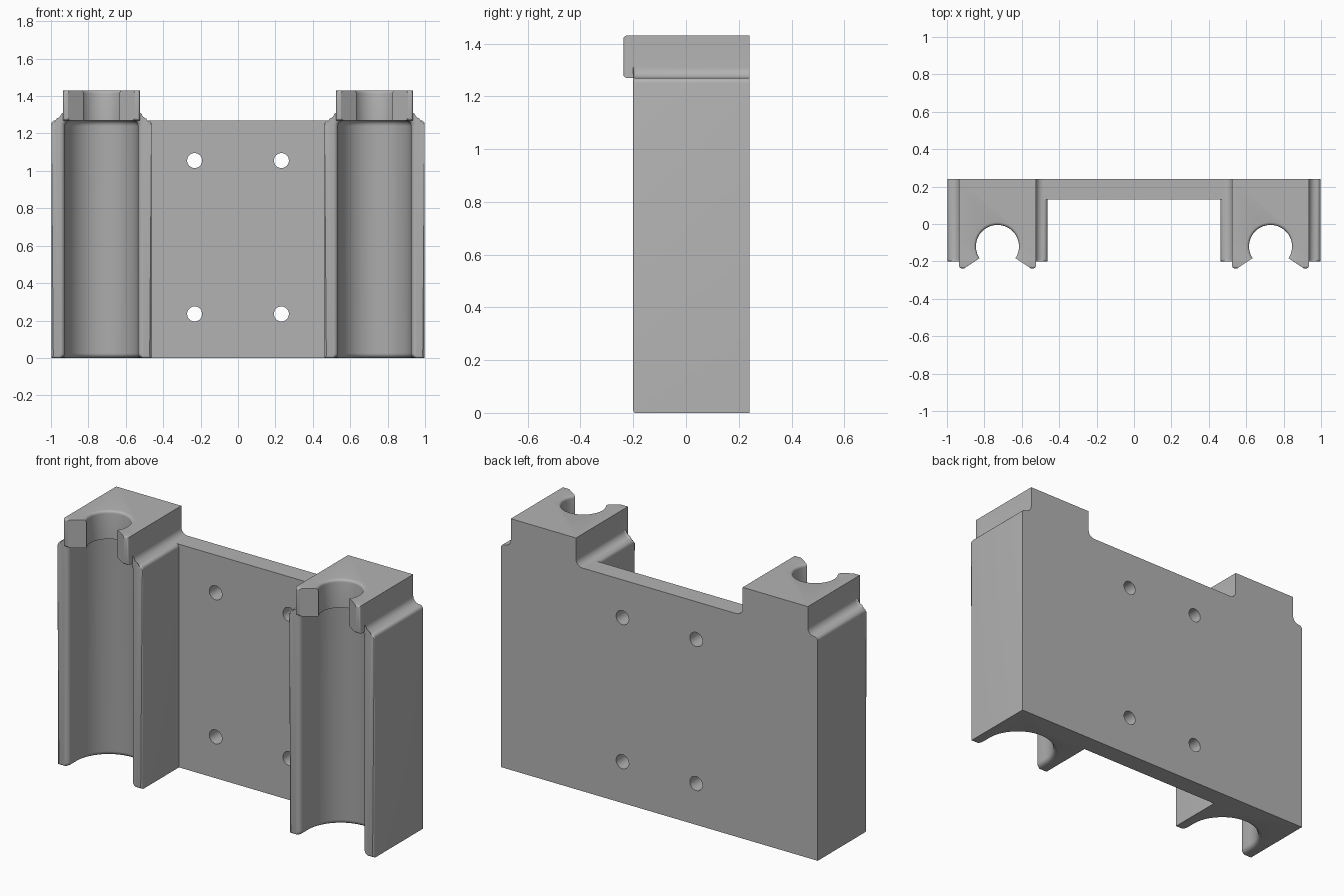
import bpy, bmesh, math
from mathutils import Vector

if "Cube" in bpy.data.objects:
    bpy.data.objects.remove(bpy.data.objects["Cube"])

grey = bpy.data.materials.new("plain grey")
grey.diffuse_color = (0.45, 0.45, 0.45, 1)
grey.use_nodes = True
grey.node_tree.nodes["Principled BSDF"].inputs["Base Color"].default_value = grey.diffuse_color
CX, CY = 0.73, -0.12          # holder axis
BACK, FRONT, H, TOP = 0.24, -0.2, 1.27, 1.43


def finish(name, bm):
    bmesh.ops.recalc_face_normals(bm, faces=bm.faces[:])
    me = bpy.data.meshes.new(name)
    bm.to_mesh(me)
    bm.free()
    ob = bpy.data.objects.new(name, me)
    bpy.context.collection.objects.link(ob)
    me.materials.append(grey)
    return ob


def loft(name, rings, bevel=None, width=0.01):
    """Closed solid through equal-length rings; bevel is an edge rule."""
    bm = bmesh.new()
    vs = [[bm.verts.new(p) for p in r] for r in rings]
    n = len(rings[0])
    for a, b in zip(vs, vs[1:]):
        for i in range(n):
            j = (i + 1) % n
            bm.faces.new((a[i], a[j], b[j], b[i]))
    bm.faces.new(vs[0])
    bm.faces.new(vs[-1])
    if bevel:
        edges = [e for e in bm.edges if all(bevel(v.co) for v in e.verts)]
        bmesh.ops.bevel(bm, geom=edges, offset=width, segments=4, profile=0.5, affect='EDGES')
    return finish(name, bm)


def box(name, x0, x1, y0, y1, z0, z1, **kw):
    ring = [(x0, y0), (x1, y0), (x1, y1), (x0, y1)]
    return loft(name, [[(x, y, z) for x, y in ring] for z in (z0, z1)], **kw)


def arc(cx, cy, r, a0, a1, n):
    return [(cx + r * math.cos(math.radians(a0 + (a1 - a0) * i / n)),
             cy + r * math.sin(math.radians(a0 + (a1 - a0) * i / n))) for i in range(n + 1)]


def combine(target, tool, op):
    m = target.modifiers.new(op.lower(), 'BOOLEAN')
    m.operation, m.solver, m.object = op, 'EXACT', tool
    bpy.context.view_layer.objects.active = target
    bpy.ops.object.modifier_apply(modifier=m.name)
    bpy.data.objects.remove(tool)


def tower(s):
    # block with rounded shoulders and coved neck
    half = [(0.2675, 0)] + arc(0.2475, H - 0.02, 0.02, 0, 90, 5) \
        + arc(0.245, H + 0.04, 0.04, 270, 180, 8) + [(0.205, TOP)]
    prof = half + [(-x, z) for x, z in reversed(half)]
    return loft("tower", [[(s * CX + x, y, z) for x, z in prof] for y in (FRONT, BACK)],
                bevel=lambda c: c.y < FRONT + 0.001, width=0.01)


def groove_ring(cx, o, z):
    # round channel with straight walls and flared lips
    r = 0.195 + o
    side = [(r, FRONT + 0.025)] + [(r + 0.025 - 0.025 * math.cos(t), FRONT + 0.025 - 0.025 * math.sin(t))
                                   for t in (0.4, 0.8, 1.2, math.pi / 2)] + [(r + 0.025, -0.4)]
    pts = [(-x, y) for x, y in reversed(side)] \
        + arc(0, CY, r, 180, 0, 40) + side
    return [(cx + x, y, z) for x, y in pts]


def groove(cx):
    levels = [(0.025, -0.1), (0.025, 0)]
    levels += [(0.025 * (1 - math.sin(t)), 0.025 * (1 - math.cos(t))) for t in (0.4, 0.8, 1.2, math.pi / 2)]
    levels += [(-0.03 * (1 - math.cos(t)), H - 0.03 + 0.03 * math.sin(t))
               for t in (0, 0.4, 0.8, 1.2, math.pi / 2)]
    return loft("groove_cutter", [groove_ring(cx, o, z) for o, z in levels])


def clip(cx):
    # snap opening: most of a circle with a widening mouth
    pts = [(-0.235, -0.155)] + arc(0, 0, 0.115, 213, -33, 40) + [(0.235, -0.155)]
    levels = [(0, 1.25), (0, TOP - 0.015)]
    levels += [(0.015 * (1 - math.cos(t)), TOP - 0.015 + 0.015 * math.sin(t)) for t in (0.4, 0.8, 1.2, 1.5708)]
    levels += [(0.015, 1.5)]
    return loft("clip_cutter", [[(cx + x * (1 + o / 0.115), CY + y * (1 + o / 0.115), z)
                                 for x, y in pts] for o, z in levels])


# mounting plate, towers and overhanging clip noses
holder = box("wall_holder", -0.6, 0.6, 0.13, BACK, 0, H)
for s in (-1, 1):
    combine(holder, tower(s), 'UNION')
    nose = box("clip_nose", s * CX - 0.205, s * CX + 0.205, -0.237, -0.1, H, TOP,
               bevel=lambda c: c.y < -0.236, width=0.012)
    combine(holder, nose, 'UNION')

# channels and snap openings
for s in (-1, 1):
    combine(holder, groove(s * CX), 'DIFFERENCE')
    combine(holder, clip(s * CX), 'DIFFERENCE')

# screw holes
for x in (-0.232, 0.232):
    for z in (0.235, 1.055):
        hole = arc(x, z, 0.04, 0, 348.75, 31)
        combine(holder, loft("hole_cutter", [[(a, y, b) for a, b in hole] for y in (0, 0.4)]), 'DIFFERENCE')

bpy.ops.object.select_all(action='DESELECT')
holder.select_set(True)
bpy.context.view_layer.objects.active = holder
bpy.ops.object.shade_smooth_by_angle(angle=math.radians(30))
